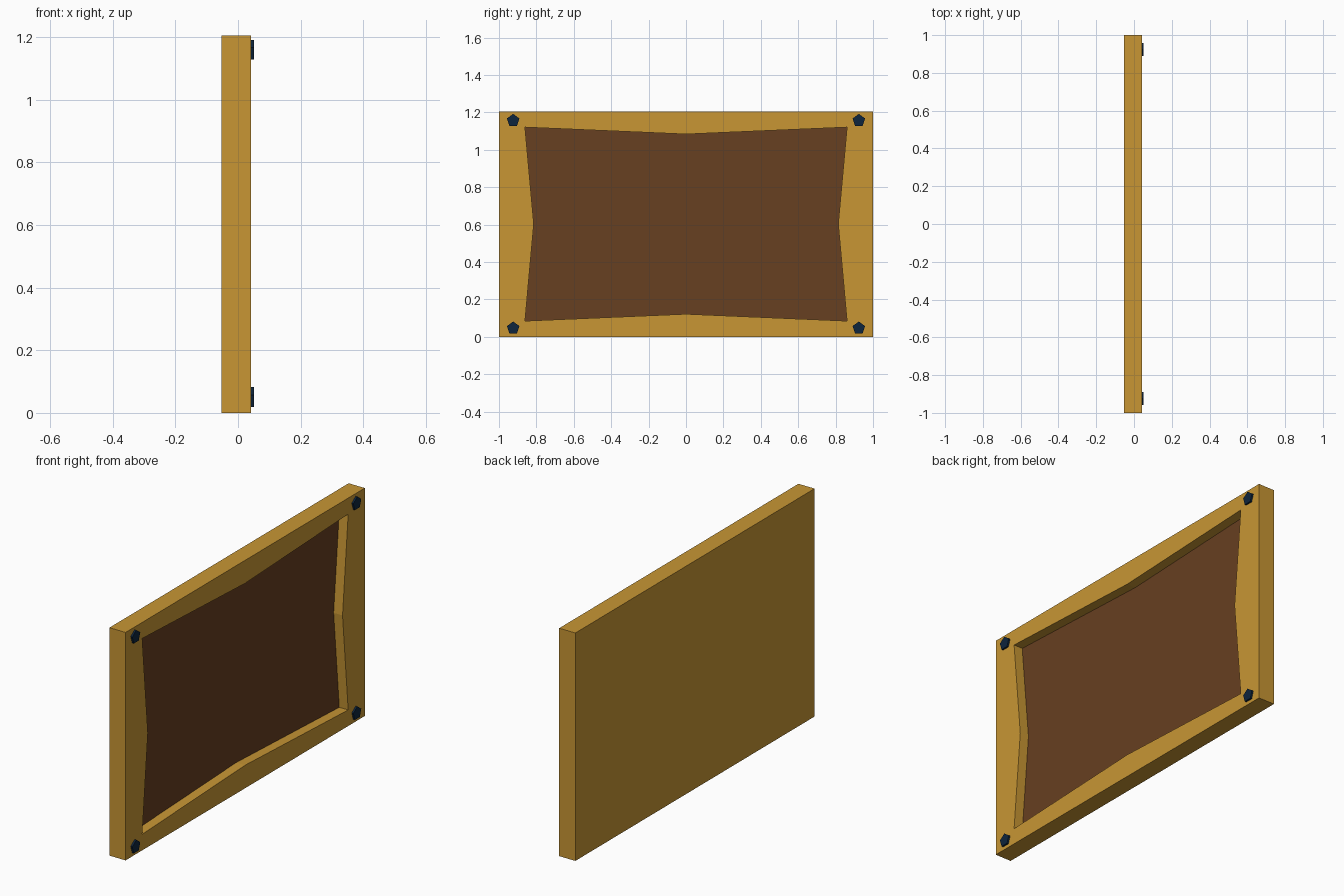
import bpy, bmesh, math

if "Cube" in bpy.data.objects:
    bpy.data.objects.remove(bpy.data.objects["Cube"])

XB, XF, XP = -0.0525, 0.042, -0.010   # back, frame front, recessed panel
HEIGHT = 1.206
MID = HEIGHT / 2


def material(name, rgb):
    m = bpy.data.materials.new(name)
    m.diffuse_color = (*rgb, 1)
    m.use_nodes = True
    m.node_tree.nodes["Principled BSDF"].inputs["Base Color"].default_value = m.diffuse_color
    return m


gold = material("golden wood", (0.578, 0.305, 0.034))
brown = material("brown cork", (0.136, 0.050, 0.015))
navy = material("dark blue", (0.004, 0.018, 0.047))


def finish(bm, name, mat):
    bmesh.ops.recalc_face_normals(bm, faces=bm.faces)
    me = bpy.data.meshes.new(name)
    bm.to_mesh(me)
    bm.free()
    me.materials.append(mat)
    ob = bpy.data.objects.new(name, me)
    bpy.context.collection.objects.link(ob)
    return ob


def outline(corner_y, corner_z, mid_y, mid_z):
    """Eight-point outline: four corners and four edge midpoints."""
    return [(corner_y, corner_z), (0, mid_z), (-corner_y, corner_z), (-mid_y, 0),
            (-corner_y, -corner_z), (0, -mid_z), (corner_y, -corner_z), (mid_y, 0)]


def ring(bm, pts, x):
    return [bm.verts.new((x, y, z + MID)) for y, z in pts]


def bridge(bm, a, b):
    for i in range(len(a)):
        j = (i + 1) % len(a)
        bm.faces.new((a[i], a[j], b[j], b[i]))


outer = outline(1, MID, 1, MID)
inner = outline(0.861, 0.518, 0.814, 0.481)

# Frame: solid back, outer sides, front border and recess walls
bm = bmesh.new()
back = ring(bm, outer, XB)
front = ring(bm, outer, XF)
lip = ring(bm, inner, XF)
base = ring(bm, inner, XP)
bridge(bm, back, front)
bridge(bm, front, lip)
bridge(bm, lip, base)
bm.faces.new(back)
finish(bm, "frame", gold)

# Recessed panel: fan around its centre
bm = bmesh.new()
rim = ring(bm, inner, XP)
centre = bm.verts.new((XP, 0, MID))
for i in range(8):
    bm.faces.new((centre, rim[i], rim[(i + 1) % 8]))
panel = finish(bm, "cork_panel", brown)
if panel.data.polygons[0].normal.x < 0:
    panel.data.flip_normals()

# Five-sided studs in the corners
for sy in (-1, 1):
    for level, z in (("lower", 0.047), ("upper", 1.157)):
        bm = bmesh.new()
        pts = [(sy * 0.924 + 0.035 * math.sin(k * math.tau / 5),
                z - MID + 0.035 * math.cos(k * math.tau / 5)) for k in range(5)]
        a, b = ring(bm, pts, XF - 0.002), ring(bm, pts, 0.0515)
        bridge(bm, a, b)
        bm.faces.new(a)
        bm.faces.new(b)
        finish(bm, f"{level}_stud_{'left' if sy < 0 else 'right'}", navy)
